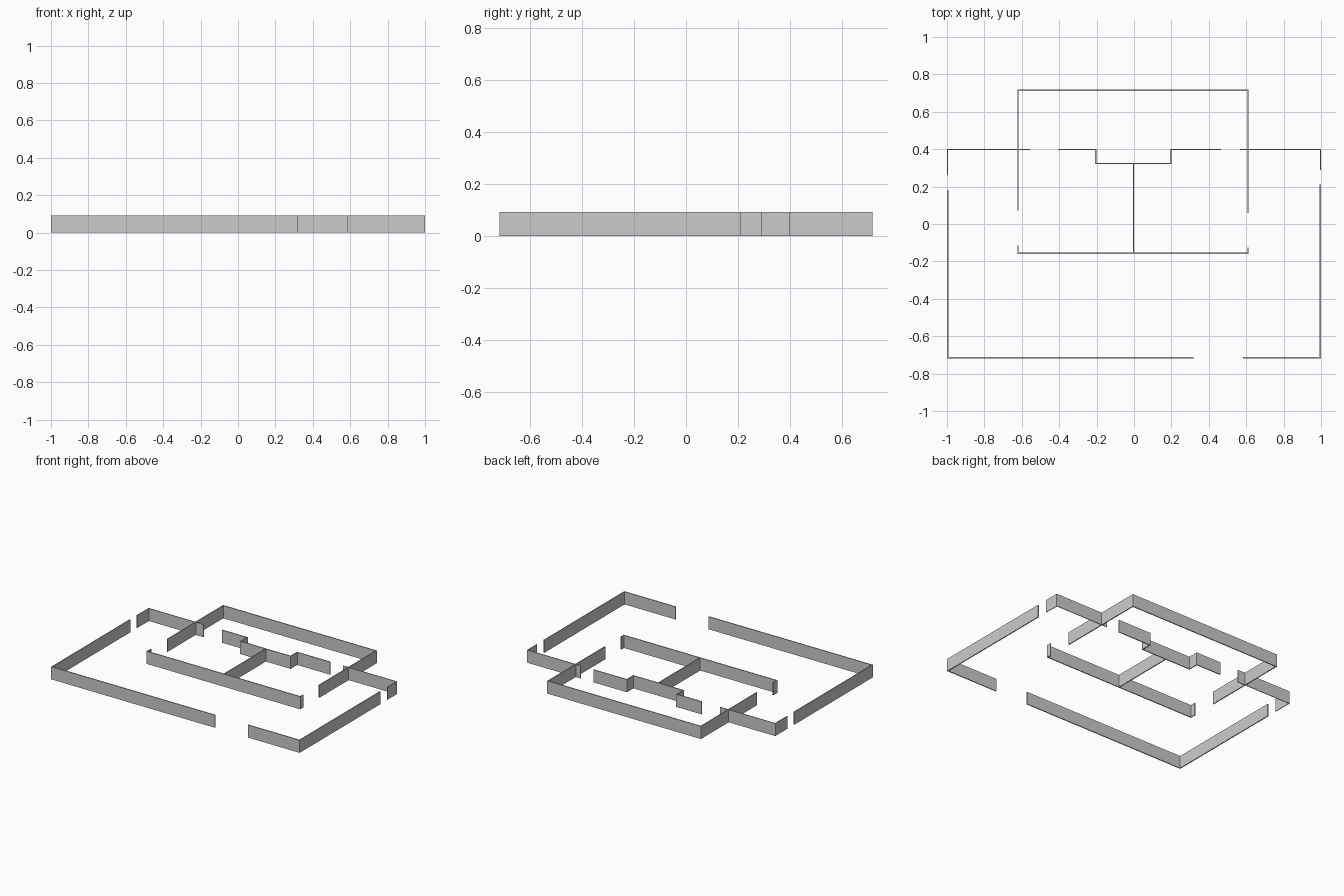
import bpy, bmesh
from mathutils import Vector

if "Cube" in bpy.data.objects:
    bpy.data.objects.remove(bpy.data.objects["Cube"])

HEIGHT = 0.092
THICK = 0.007


def wall(name, points, thick=THICK):
    """Upright wall of constant thickness along a centreline, mitred at corners."""
    pts = [Vector(p) for p in points]
    dirs = [(b - a).normalized() for a, b in zip(pts, pts[1:])]
    normals = [Vector((-d.y, d.x)) for d in dirs]
    bm = bmesh.new()
    rings = []
    for i, p in enumerate(pts):
        n0, n1 = normals[max(i - 1, 0)], normals[min(i, len(normals) - 1)]
        off = (n0 + n1) / (1 + n0.dot(n1)) * thick / 2
        rings.append([bm.verts.new((q.x, q.y, z)) for q, z in
                      ((p - off, 0), (p + off, 0), (p + off, HEIGHT), (p - off, HEIGHT))])
    for a, b in zip(rings, rings[1:]):
        for k in range(4):
            m = (k + 1) % 4
            bm.faces.new((a[k], a[m], b[m], b[k]))
    bm.faces.new(rings[0])
    bm.faces.new(rings[-1])
    bmesh.ops.recalc_face_normals(bm, faces=bm.faces)
    mesh = bpy.data.meshes.new(name)
    bm.to_mesh(mesh)
    bm.free()
    bpy.context.collection.objects.link(bpy.data.objects.new(name, mesh))


X, FRONT, BACK, MID = 0.9965, -0.7155, 0.7155, 0.398
L, R, BASE = -0.62, 0.61, -0.157

# Outer enclosure, with door gaps
wall("outer_wall_left", [(-X, 0.183), (-X, FRONT), (0.318, FRONT)])
wall("outer_wall_right", [(0.583, FRONT), (X, FRONT), (X, 0.21)])
wall("outer_corner_left", [(-X, 0.263), (-X, MID), (-0.555, MID)], 0.005)
wall("outer_corner_right", [(0.568, MID), (X, MID), (X, 0.29)], 0.005)

# Rear room reaching behind the enclosure
wall("rear_room_wall", [(L, 0.072), (L, BACK), (R, BACK), (R, 0.06)])

# Inner room: base wall with short returns, dividing wall, stepped wall
wall("inner_base_wall", [(L, -0.115), (L, BASE), (R, BASE), (R, -0.125)])
wall("dividing_wall", [(-0.003, BASE + THICK / 2), (-0.003, 0.323 - THICK / 2)])
wall("stepped_wall", [(-0.405, MID), (-0.205, MID), (-0.205, 0.323),
                      (0.197, 0.323), (0.197, MID), (0.465, MID)])
